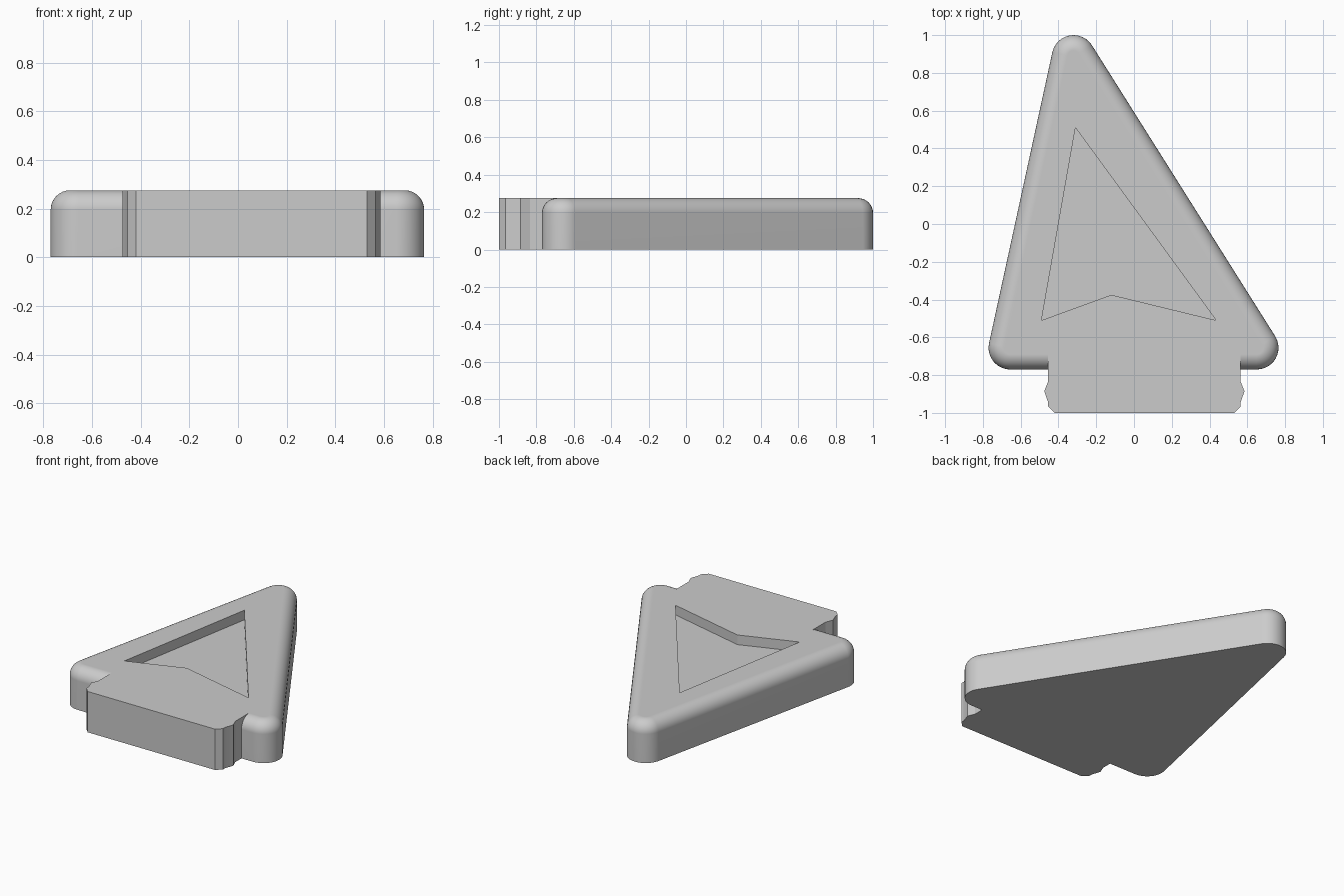
import bpy
import bmesh
from math import cos, sin, pi, atan2
from mathutils import Vector

if "Cube" in bpy.data.objects:
    bpy.data.objects.remove(bpy.data.objects["Cube"])

HEIGHT, CORNER, EDGE = 0.275, 0.115, 0.08

grey = bpy.data.materials.new("light grey")
grey.use_nodes = True
grey.diffuse_color = (0.6, 0.6, 0.6, 1)
grey.node_tree.nodes["Principled BSDF"].inputs["Base Color"].default_value = (0.6, 0.6, 0.6, 1)


def loft(name, rings):
    """Skin a stack of (outline, z) rings, capped at both ends."""
    bm = bmesh.new()
    loops = [[bm.verts.new((x, y, z)) for x, y in pts] for pts, z in rings]
    n = len(loops[0])
    for low, high in zip(loops, loops[1:]):
        for i in range(n):
            j = (i + 1) % n
            bm.faces.new((low[i], low[j], high[j], high[i]))
    bm.faces.new(loops[0][::-1])
    bm.faces.new(loops[-1])
    bmesh.ops.recalc_face_normals(bm, faces=bm.faces)
    mesh = bpy.data.meshes.new(name)
    bm.to_mesh(mesh)
    bm.free()
    mesh.materials.append(grey)
    obj = bpy.data.objects.new(name, mesh)
    bpy.context.collection.objects.link(obj)
    return obj


def rounded(centres, radius, steps=12):
    """Counter-clockwise polygon outline with an arc around each centre."""
    pts = []
    for i, c in enumerate(centres):
        before = c - centres[i - 1]
        after = centres[(i + 1) % len(centres)] - c
        start = atan2(before.y, before.x) - pi / 2
        sweep = (atan2(after.y, after.x) - pi / 2 - start) % (2 * pi)
        for k in range(steps + 1):
            a = start + sweep * k / steps
            pts.append((c.x + radius * cos(a), c.y + radius * sin(a)))
    return pts


def combine(target, other, operation):
    """Boolean the other object into the target, then drop it."""
    mod = target.modifiers.new(operation, "BOOLEAN")
    mod.operation, mod.object, mod.solver = operation, other, "EXACT"
    bpy.context.view_layer.objects.active = target
    bpy.ops.object.modifier_apply(modifier=mod.name)
    bpy.data.objects.remove(other)


# Leaning triangular body with rounded corners and a rounded top edge
centres = [Vector(p) for p in ((-0.655, -0.655), (0.65, -0.655), (-0.32, 0.885))]
rings = [(rounded(centres, CORNER), 0)]
for k in range(9):
    t = k / 8 * pi / 2
    rings.append((rounded(centres, CORNER - EDGE * (1 - cos(t))),
                  HEIGHT - EDGE + EDGE * sin(t)))
body = loft("arrow_body", rings)

# Plug tab with a small snap ridge on each side
MID = 0.055
side = [(0.475, -1.0), (0.51, -0.965), (0.51, -0.943), (0.53, -0.885),
        (0.51, -0.835), (0.51, -0.6)]
outline = [(MID + x, y) for x, y in side] + [(MID - x, y) for x, y in reversed(side)]
combine(body, loft("plug_tab", [(outline, 0), (outline, HEIGHT)]), "UNION")

# Shallow arrowhead recess in the top
arrow = [(-0.31, 0.51), (-0.49, -0.51), (-0.12, -0.375), (0.435, -0.51)]
combine(body, loft("recess_cutter", [(arrow, HEIGHT - 0.065), (arrow, HEIGHT + 0.1)]),
        "DIFFERENCE")

# Smooth the rounded edges, keep the flats flat
bpy.ops.object.select_all(action="DESELECT")
body.select_set(True)
bpy.context.view_layer.objects.active = body
bpy.ops.object.shade_smooth_by_angle(angle=pi / 9)
normals = body.modifiers.new("flat_tops", "WEIGHTED_NORMAL")
normals.keep_sharp = True
